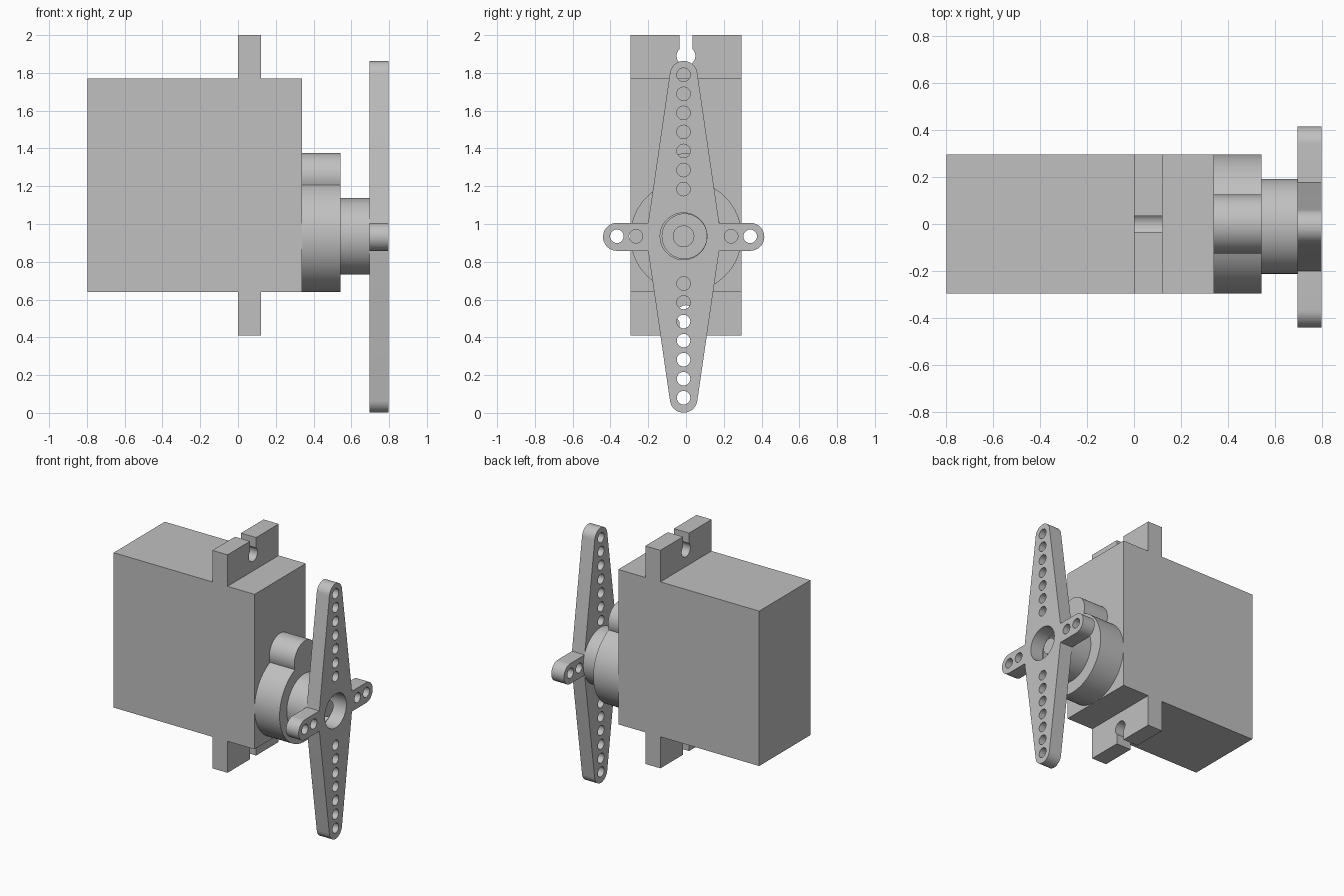
import bpy, bmesh
from math import sin, cos, pi, acos, radians
from mathutils import Matrix

cube = bpy.data.objects.get("Cube")
if cube:
    bpy.data.objects.remove(cube, do_unlink=True)

grey = bpy.data.materials.new("plain grey")
grey.use_nodes = True
colour = (0.527, 0.527, 0.527, 1)
grey.diffuse_color = colour
grey.node_tree.nodes["Principled BSDF"].inputs["Base Color"].default_value = colour

# Profiles lie in the YZ plane and are extruded along X
TO_SIDE = Matrix(((0, 0, 1, 0), (1, 0, 0, 0), (0, 1, 0, 0), (0, 0, 0, 1)))


def arc(y, z, r, start=0, end=2 * pi, steps=40):
    """Points clockwise from straight up; a full turn leaves out the repeat."""
    n = steps if end - start >= 2 * pi - 0.001 else steps + 1
    return [(y + r * sin(start + (end - start) * i / steps),
             z + r * cos(start + (end - start) * i / steps)) for i in range(n)]


def extrude(name, loops, x0, x1):
    """Solid from an outer outline and any holes, between x0 and x1."""
    curve = bpy.data.curves.new(name + "_profile", "CURVE")
    curve.dimensions = "2D"
    curve.fill_mode = "BOTH"
    curve.extrude = (x1 - x0) / 2
    for points in loops:
        spline = curve.splines.new("POLY")
        spline.points.add(len(points) - 1)
        for p, (y, z) in zip(spline.points, points):
            p.co = (y, z, 0, 1)
        spline.use_cyclic_u = True
    helper = bpy.data.objects.new(name + "_profile", curve)
    bpy.context.collection.objects.link(helper)
    graph = bpy.context.evaluated_depsgraph_get()
    mesh = bpy.data.meshes.new_from_object(helper.evaluated_get(graph))
    bpy.data.objects.remove(helper, do_unlink=True)
    bm = bmesh.new()
    bm.from_mesh(mesh)
    bmesh.ops.remove_doubles(bm, verts=bm.verts, dist=0.0005)
    bmesh.ops.transform(bm, verts=bm.verts,
                        matrix=Matrix.Translation(((x0 + x1) / 2, 0, 0)) @ TO_SIDE)
    bmesh.ops.recalc_face_normals(bm, faces=bm.faces)
    bm.to_mesh(mesh)
    bm.free()
    mesh.name = name
    mesh.materials.clear()
    mesh.materials.append(grey)
    mesh.shade_smooth()
    mesh.set_sharp_from_angle(angle=radians(35))
    ob = bpy.data.objects.new(name, mesh)
    bpy.context.collection.objects.link(ob)
    return ob


W = 0.295                  # half width of the case
LOW, HIGH = 0.64, 1.77     # case bottom and top
MID = (LOW + HIGH) / 2
AXIS_Y, AXIS_Z = -0.013, 0.935

# Case
extrude("case", [[(-W, LOW), (W, LOW), (W, HIGH), (-W, HIGH)]], -0.797, 0.34)

# Mounting tabs with keyhole slots, mirrored top to bottom
neck = 0.035
a = math_angle = acos(neck / 0.05)
keyhole = arc(0, 1.89, 0.05, pi / 2 - a, 2 * pi - (pi / 2 - a), 28)
tab = [(-W, HIGH), (W, HIGH), (W, 2), (neck, 2)] + keyhole + [(-neck, 2), (-W, 2)]
extrude("upper_mounting_tab", [tab], 0, 0.122)
extrude("lower_mounting_tab", [[(y, 2 * MID - z) for y, z in tab]], 0, 0.122)

# Gear cover: large disc joined by a smaller one above it
big, small, gap = W, 0.125, 0.315
rise = (gap ** 2 + big ** 2 - small ** 2) / (2 * gap)
a_big, a_small = acos(rise / big), acos((rise - gap) / small)
cover = arc(0, AXIS_Z, big, a_big, 2 * pi - a_big, 64)
cover += arc(0, AXIS_Z + gap, small, -a_small, a_small, 32)[1:-1]
extrude("gear_cover", [cover], 0.34, 0.542)

# Hollow collar and the output shaft inside it
extrude("collar", [arc(-0.01, AXIS_Z, 0.202, steps=56),
                   arc(-0.008, AXIS_Z, 0.118)], 0.542, 0.695)
extrude("output_shaft", [arc(AXIS_Y, AXIS_Z, 0.057, steps=32)], 0.542, 0.74)

# Four-armed horn: long tapered arms, short side arms, rounded ends
long_arm, short_arm = 0.858, 0.353
tip, side, root = 0.073, 0.074, 0.188
half = arc(0, long_arm, tip, -1.44, 1.44, 20) + [(root, side)]
half += arc(short_arm, 0, side, 0, pi, 20)
half += [(root, -side)]
outline = half + [(-y, -z) for y, z in half]
holes = [(0, 0, 0.124)]
for s in (-1, 1):
    holes += [(0, s * (0.25 + 0.1008 * i), 0.036) for i in range(7)]
    holes += [(s * d, 0, 0.036) for d in (0.252, short_arm)]
loops = [[(y + AXIS_Y * 0.5 - 0.006, z + AXIS_Z - 0.003) for y, z in outline]]
loops += [arc(y + AXIS_Y, z + AXIS_Z, r, steps=40 if r > 0.1 else 20)
          for y, z, r in holes]
extrude("horn", loops, 0.695, 0.797)
